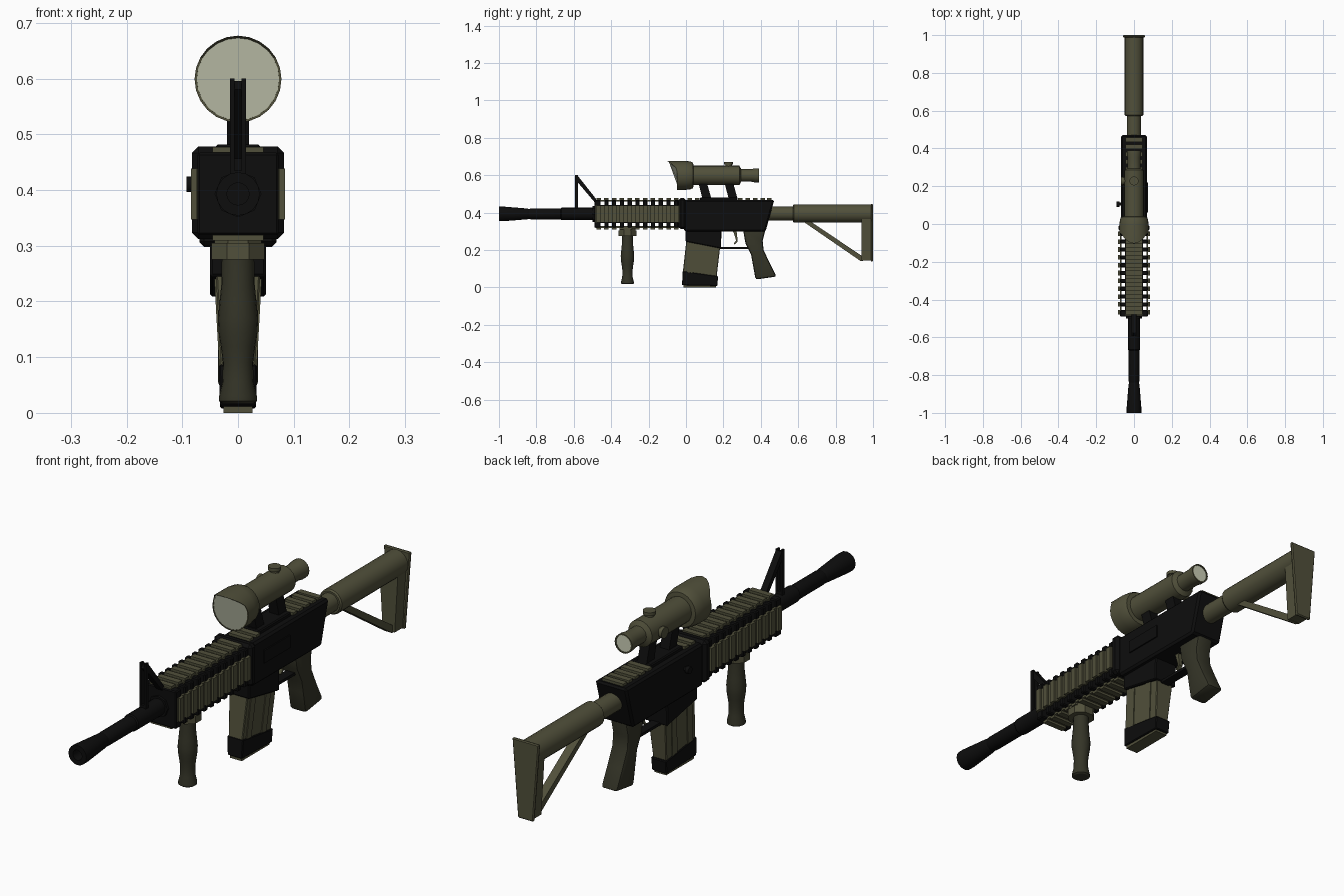
import bpy, bmesh, math
from mathutils import Vector

if "Cube" in bpy.data.objects:
    bpy.data.objects.remove(bpy.data.objects["Cube"])


def material(name, rgb):
    m = bpy.data.materials.new(name)
    m.diffuse_color = (*rgb, 1)
    m.use_nodes = True
    m.node_tree.nodes["Principled BSDF"].inputs["Base Color"].default_value = m.diffuse_color
    return m


BLACK = material("matte black", (0.004, 0.004, 0.004))
OLIVE = material("olive", (0.082, 0.080, 0.043))
DARK = material("dark olive", (0.034, 0.034, 0.020))
GLASS = material("pale glass", (0.60, 0.62, 0.47))
AXIS = 0.393   # barrel height
SCOPE = 0.599  # scope height


def finish(name, bm, mat, bevel=0.0, segs=1, angle=32):
    """Clean normals, optional bevel, smooth shading with sharp edges."""
    bmesh.ops.recalc_face_normals(bm, faces=bm.faces)
    if bevel:
        edges = [e for e in bm.edges if e.calc_face_angle(0) > 0.5]
        bmesh.ops.bevel(bm, geom=edges, offset=bevel, segments=segs, affect='EDGES', profile=0.5)
    for f in bm.faces:
        f.smooth = True
    for e in bm.edges:
        e.smooth = e.calc_face_angle(0) < math.radians(angle)
    me = bpy.data.meshes.new(name)
    bm.to_mesh(me)
    bm.free()
    me.materials.append(mat)
    ob = bpy.data.objects.new(name, me)
    bpy.context.collection.objects.link(ob)
    return ob


def boxes(name, ranges, mat, bevel=0.0):
    """Boxes given as (x0, x1, y0, y1, z0, z1)."""
    bm = bmesh.new()
    for x0, x1, y0, y1, z0, z1 in ranges:
        vs = bmesh.ops.create_cube(bm, size=1)["verts"]
        for v in vs:
            v.co = Vector((x0 if v.co.x < 0 else x1, y0 if v.co.y < 0 else y1, z0 if v.co.z < 0 else z1))
    return finish(name, bm, mat, bevel)


def prism(name, pts, half, mat, bevel=0.0, segs=1, x=0.0):
    """Side profile of (y, z) points, extruded across x; half may depend on z."""
    h = half if callable(half) else (lambda z: half)
    bm = bmesh.new()
    a = [bm.verts.new((x - h(z), y, z)) for y, z in pts]
    b = [bm.verts.new((x + h(z), y, z)) for y, z in pts]
    bm.faces.new(a)
    bm.faces.new(b[::-1])
    for i in range(len(pts)):
        j = (i + 1) % len(pts)
        bm.faces.new((a[i], b[i], b[j], a[j]))
    return finish(name, bm, mat, bevel, segs)


def lathe(name, profile, axis, c, mat, n=20, shape=None, turn=0.0):
    """Revolve (position, radius) pairs about an axis through c."""
    bm = bmesh.new()
    rings = []
    for p, r in profile:
        ring = []
        for i in range(n):
            t = 2 * math.pi * i / n + turn
            u, w = r * math.cos(t), r * math.sin(t)
            co = {'x': (p, u, w), 'y': (u, p, w), 'z': (u, w, p)}[axis]
            ring.append(bm.verts.new(Vector(co) + Vector(c)))
        rings.append(ring)
    for r0, r1 in zip(rings, rings[1:]):
        for i in range(n):
            j = (i + 1) % n
            bm.faces.new((r0[i], r0[j], r1[j], r1[i]))
    bm.faces.new(rings[0])
    bm.faces.new(rings[-1])
    if shape:
        for v in bm.verts:
            shape(v.co)
    return finish(name, bm, mat)


# Barrel with flared muzzle
lathe("barrel", [(-0.93, 0.02), (-1, 0.02), (-1, 0.039), (-0.975, 0.039), (-0.85, 0.029), (-0.84, 0.026),
                 (-0.83, 0.029), (-0.67, 0.029), (-0.665, 0.033), (-0.45, 0.033)], 'y', (0, 0, AXIS), BLACK, 16)
lathe("barrel_nut", [(-0.50, 0.042), (-0.47, 0.042)], 'y', (0, 0, AXIS), BLACK, 8)

# Front sight: two posts and a diagonal brace
boxes("front_sight_posts", [(s * 0.010 - 0.004, s * 0.010 + 0.004, -0.594, -0.578, 0.40, 0.60) for s in (-1, 1)], BLACK)
prism("front_sight_brace", [(-0.594, 0.58), (-0.578, 0.596), (-0.48, 0.472), (-0.48, 0.445)], 0.013, BLACK)
boxes("front_sight_base", [(-0.013, 0.013, -0.594, -0.578, 0.40, 0.435)], BLACK)

# Handguard: core, open frames and four ribbed rails
lathe("handguard_core", [(-0.48, 0.052), (-0.03, 0.052)], 'y', (0, 0, AXIS), BLACK, 8, turn=math.pi / 8)
PITCH = 0.0415
slots = [-0.467 + PITCH * i for i in range(11)]
boxes("handguard_frames", [(-0.073, 0.073, y - 0.011, y + 0.011, AXIS - 0.074, AXIS + 0.074) for y in slots]
      + [(-0.073, 0.073, -0.490, -0.465, AXIS - 0.074, AXIS + 0.074)], BLACK, 0.004)
W, IN, MID, OUT = 0.046, 0.066, 0.075, 0.084
side, flat = [], []
for s in (-1, 1):
    lo, mid, hi = s * IN, s * MID, s * OUT
    side.append((min(lo, mid), max(lo, mid), -0.485, -0.03, AXIS - W, AXIS + W))
    flat.append((-W, W, -0.485, -0.03, AXIS + min(lo, mid), AXIS + max(lo, mid)))
    for y in slots:
        side.append((min(mid, hi), max(mid, hi), y - 0.012, y + 0.012, AXIS - W, AXIS + W))
        flat.append((-W, W, y - 0.012, y + 0.012, AXIS + min(mid, hi), AXIS + max(mid, hi)))
boxes("side_rails", side, OLIVE)
boxes("top_and_bottom_rails", flat, OLIVE)

# Receiver with collar and magazine well
boxes("receiver_collar", [(-0.083, 0.083, -0.04, 0.0, 0.312, 0.478)], BLACK, 0.012)
prism("receiver", [(-0.01, 0.30), (-0.01, 0.468), (0.472, 0.468), (0.425, 0.298)], 0.069, BLACK, 0.008)
prism("magazine_well", [(-0.002, 0.32), (-0.002, 0.245), (0.187, 0.208), (0.19, 0.32)], 0.05, BLACK, 0.004)
boxes("ejection_cover", [(0.069, 0.074, 0.06, 0.22, 0.37, 0.42)], BLACK)
lathe("side_knob", [(-0.06, 0.008), (-0.078, 0.008), (-0.078, 0.014), (-0.092, 0.014)], 'x', (0, 0.105, 0.41), BLACK, 12)
boxes("receiver_rail", [(-W, W, y - 0.012, y + 0.012, 0.465, 0.478)
                        for y in (0.02, 0.06, 0.29, 0.33, 0.37, 0.41, 0.445)], OLIVE)

# Magazine: tapered body, pressed ribs, black boot and floor plate
def mag_half(z):
    return 0.029 + 0.055 * max(0, z - 0.05)


prism("magazine", [(0.003, 0.26), (-0.018, 0.07), (0.163, 0.05), (0.184, 0.23)], mag_half, OLIVE, 0.003)
for y in (0.022, 0.118):
    prism("magazine_rib", [(y, 0.24), (y - 0.018, 0.07), (y + 0.012, 0.065), (y + 0.03, 0.23)],
          lambda z: mag_half(z) + 0.003, OLIVE)
prism("magazine_boot", [(-0.018, 0.087), (-0.021, 0.012), (0.167, 0.008), (0.172, 0.06)],
      lambda z: 0.032 + 0.04 * max(0, z - 0.02), BLACK, 0.003)
boxes("magazine_floor", [(-0.026, 0.026, -0.014, 0.16, 0.0, 0.014)], OLIVE)

# Trigger, guard and pistol grip
boxes("trigger_guard", [(-0.018, 0.018, 0.18, 0.335, 0.205, 0.216)], BLACK)
prism("trigger", [(0.25, 0.305), (0.262, 0.27), (0.268, 0.25), (0.255, 0.235), (0.26, 0.23), (0.276, 0.246),
                  (0.274, 0.27), (0.27, 0.305)], 0.008, OLIVE)
prism("pistol_grip", [(0.305, 0.31), (0.318, 0.235), (0.348, 0.175), (0.356, 0.13), (0.372, 0.042), (0.484, 0.058),
                      (0.445, 0.135), (0.415, 0.20), (0.41, 0.25), (0.425, 0.31)], 0.036, DARK, 0.012, 2)

# Vertical foregrip
lathe("foregrip_collar", [(0.275, 0.051), (0.305, 0.051), (0.305, 0.046), (0.318, 0.046)], 'z', (0, -0.313, 0),
      OLIVE, 8, turn=math.pi / 8)
lathe("foregrip", [(0.017, 0.028), (0.021, 0.034), (0.03, 0.034), (0.055, 0.028), (0.09, 0.027), (0.12, 0.031),
                   (0.145, 0.035), (0.17, 0.036), (0.20, 0.033), (0.23, 0.030), (0.28, 0.029)], 'z', (0, -0.313, 0), DARK)

# Scope: hooded bell, tube and flared eyepiece
def hood(co):
    if co.y < -0.02:
        t = max(0.0, ((co.z - SCOPE) / 0.078 - 0.4) / 0.6)
        co.y -= 0.055 * t ** 1.4


lathe("scope_bell", [(-0.030, 0.073), (-0.048, 0.074), (-0.048, 0.078), (-0.005, 0.078), (0.025, 0.074),
                     (0.038, 0.068), (0.04, 0.05)], 'y', (0, 0, SCOPE), OLIVE, 24, hood)
lathe("scope_tube", [(0.03, 0.052), (0.285, 0.052), (0.295, 0.034), (0.35, 0.034), (0.37, 0.038), (0.39, 0.038),
                     (0.39, 0.033), (0.384, 0.033)], 'y', (0, 0, SCOPE), OLIVE)
lathe("front_lens", [(-0.046, 0.0745), (-0.042, 0.0745)], 'y', (0, 0, SCOPE), GLASS, 24, hood)
lathe("rear_lens", [(0.380, 0.0325), (0.387, 0.0325)], 'y', (0, 0, SCOPE), GLASS)
lathe("top_turret", [(0.04, 0.018), (0.058, 0.018), (0.058, 0.024), (0.071, 0.024)], 'z', (0, 0.228, SCOPE), OLIVE, 16)
lathe("side_turret", [(-0.04, 0.018), (-0.055, 0.018), (-0.055, 0.022), (-0.068, 0.022)], 'x', (0, 0.228, SCOPE), OLIVE, 16)

# Scope mount
boxes("mount_base", [(-0.04, 0.04, 0.075, 0.275, 0.46, 0.482)], BLACK, 0.004)
for y in (0.065, 0.205):
    prism("mount_leg", [(y, 0.565), (y + 0.045, 0.565), (y + 0.072, 0.47), (y + 0.024, 0.47)], 0.02, BLACK)

# Stock: buffer tube, body, strut, column and butt plate
lathe("buffer_tube", [(0.42, 0.037), (0.60, 0.037)], 'y', (0, 0, AXIS + 0.002), OLIVE)
lathe("stock_body", [(0.572, 0.044), (0.578, 0.049), (0.99, 0.049)], 'y', (0, 0, AXIS + 0.002), OLIVE)
prism("stock_strut", [(0.615, 0.36), (0.655, 0.36), (0.945, 0.165), (0.945, 0.142), (0.935, 0.14)], 0.017, OLIVE)
prism("stock_column", [(0.938, 0.40), (0.938, 0.143), (0.992, 0.143), (0.992, 0.40)],
      lambda z: 0.026 + 0.06 * (z - 0.14), OLIVE)
prism("butt_plate", [(0.988, 0.447), (0.988, 0.138), (1.0, 0.138), (1.0, 0.447)],
      lambda z: 0.034 + 0.08 * (z - 0.14), OLIVE, 0.004)
